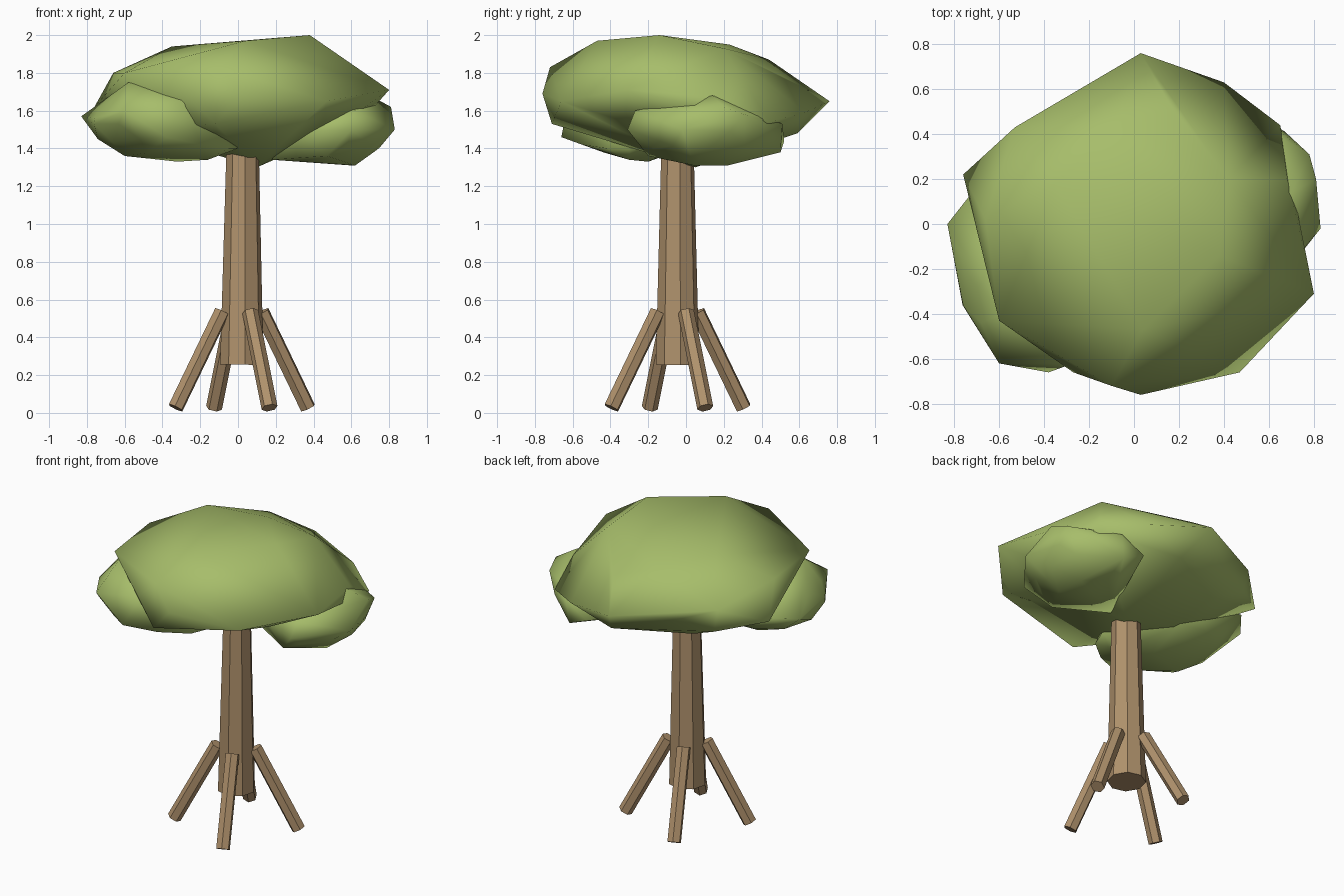
import bpy
import bmesh
import math
from mathutils import Vector, Matrix

default_cube = bpy.data.objects.get("Cube")
if default_cube:
    bpy.data.objects.remove(default_cube, do_unlink=True)


def make_material(name, colour):
    material = bpy.data.materials.new(name)
    material.use_nodes = True
    material.diffuse_color = colour
    shader = next(n for n in material.node_tree.nodes if n.type == "BSDF_PRINCIPLED")
    shader.inputs["Base Color"].default_value = colour
    shader.inputs["Roughness"].default_value = 0.9
    return material


def add_object(name, mesh_builder, material, smooth):
    mesh = bpy.data.meshes.new(name)
    bmesh.ops.recalc_face_normals(mesh_builder, faces=mesh_builder.faces[:])
    for face in mesh_builder.faces:
        face.smooth = smooth
    mesh_builder.to_mesh(mesh)
    mesh_builder.free()
    mesh.materials.append(material)
    created = bpy.data.objects.new(name, mesh)
    bpy.context.scene.collection.objects.link(created)
    return created


def add_post(name, start, end, start_radius, end_radius, sides, twist=0.0):
    """Faceted, optionally tapered post running between two points."""
    axis = end - start
    turn = axis.to_track_quat("Z", "Y").to_matrix().to_4x4()
    place = Matrix.Translation((start + end) / 2) @ turn @ Matrix.Rotation(twist, 4, "Z")
    builder = bmesh.new()
    bmesh.ops.create_cone(builder, cap_ends=True, segments=sides, radius1=start_radius,
                          radius2=end_radius, depth=axis.length, matrix=place)
    return add_object(name, builder, bark, False)


def add_foliage(name, centre, half_size, peaks):
    """Rounded core pulled out to a few peaks, wrapped in one smooth skin."""
    builder = bmesh.new()
    place = Matrix.Translation(centre) @ Matrix.Diagonal((*half_size, 1))
    bmesh.ops.create_icosphere(builder, subdivisions=2, radius=1, matrix=place)
    core = [vertex.co.copy() for vertex in builder.verts]
    builder.clear()
    for point in core + [Vector(peak) for peak in peaks]:
        builder.verts.new(point)
    bmesh.ops.convex_hull(builder, input=builder.verts[:])
    loose = [vertex for vertex in builder.verts if not vertex.link_faces]
    bmesh.ops.delete(builder, geom=loose, context="VERTS")
    return add_object(name, builder, leaves, True)


bark = make_material("light brown bark", (0.43, 0.285, 0.15, 1))
leaves = make_material("leaf green", (0.385, 0.51, 0.145, 1))

# Trunk, floating above the ground on its roots
base = Vector((0.02, -0.045, 0))
add_post("trunk", base + Vector((0, 0, 0.255)), base + Vector((0.005, 0, 1.5)),
         0.116, 0.084, 8, math.radians(8))

# Four prop roots, a quarter turn apart
root_names = ("front_root", "left_root", "back_root", "right_root")
for index, root_name in enumerate(root_names):
    quarter = Matrix.Rotation(index * math.pi / 2, 3, "Z")
    foot = base + quarter @ Vector((0.147, -0.35, 0.027))
    top = base + quarter @ Vector((0.045, -0.105, 0.535))
    add_post(root_name, foot, top, 0.043, 0.043, 6)

# Main crown
notch = Vector((-0.31, 0.59, 1.62))
crown = add_foliage("main_crown", (0, 0, 1.66), (0.62, 0.6, 0.27), [
    # rim
    (0.03, 0.76, 1.65), (0.4, 0.63, 1.59), (0.65, 0.44, 1.54), (0.68, 0.2, 1.67),
    (0.8, -0.31, 1.71), (0.47, -0.66, 1.65), (0.03, -0.76, 1.69), (-0.27, -0.66, 1.68),
    (-0.6, -0.43, 1.8), (-0.76, 0.22, 1.62), (-0.53, 0.43, 1.71), (-0.5, 0.42, 1.56), notch,
    # top
    (0.38, -0.14, 2), (0.04, -0.47, 1.97), (-0.35, 0.18, 1.94), (0.05, 0.23, 1.95),
    (0.42, 0.2, 1.93), (-0.08, 0.44, 1.87), (-0.66, 0.02, 1.8), (-0.1, -0.72, 1.83),
    # underside
    (0.1, 0.05, 1.3), (-0.3, 0.36, 1.47), (0.13, 0.59, 1.48), (-0.12, -0.71, 1.53),
])

# Notch pressed into the back rim
for vertex in crown.data.vertices:
    if (vertex.co - notch).length < 0.01:
        vertex.co.y = 0.48

# Smaller clumps tucked under either side
add_foliage("right_clump", (-0.42, -0.25, 1.53), (0.36, 0.36, 0.18), [
    (-0.83, 0, 1.57), (-0.76, -0.36, 1.56), (-0.6, -0.62, 1.6), (-0.38, -0.66, 1.46),
    (-0.58, -0.4, 1.75), (-0.27, -0.62, 1.66), (-0.6, -0.3, 1.36), (-0.16, -0.3, 1.34),
    (0, -0.3, 1.4), (-0.72, 0.14, 1.6), (-0.2, -0.55, 1.42), (-0.05, -0.42, 1.4),
    (-0.32, -0.2, 1.33),
])
add_foliage("left_clump", (0.5, 0.12, 1.49), (0.29, 0.36, 0.17), [
    (0.83, -0.02, 1.5), (0.81, 0.2, 1.62), (0.78, 0.31, 1.58), (0.62, 0.04, 1.31),
    (0.6, 0.22, 1.31), (0.18, 0, 1.34), (0.52, 0.51, 1.53), (0.5, 0.5, 1.38),
    (0.6, -0.31, 1.5), (0.47, -0.2, 1.36), (0.7, 0.14, 1.68), (0.62, -0.27, 1.6),
    (0.36, 0.52, 1.44),
])
